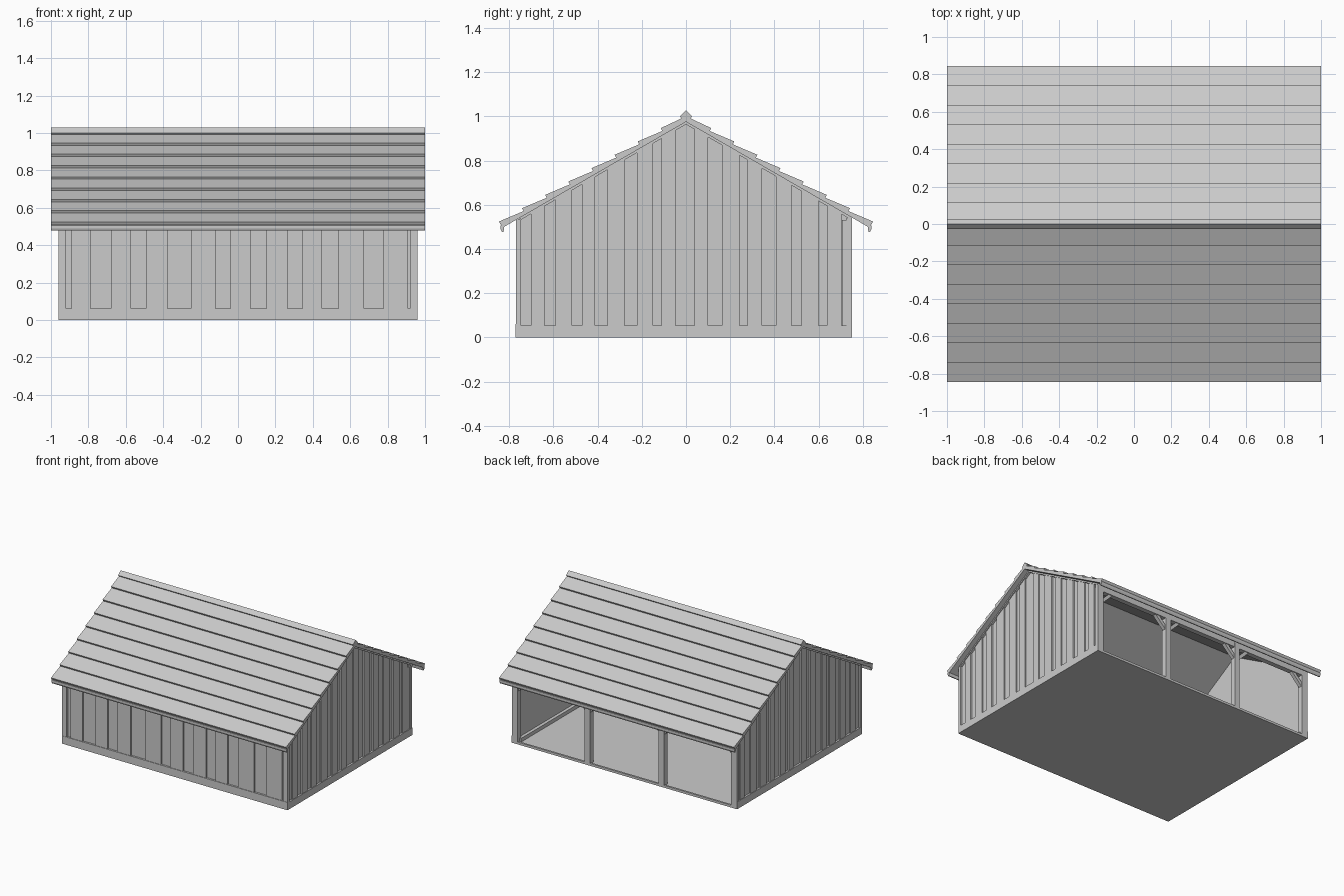
import bpy, bmesh, math, random

if "Cube" in bpy.data.objects:
    bpy.data.objects.remove(bpy.data.objects["Cube"])

random.seed(4)
SLOPE = math.tan(math.radians(30))


def under(y):
    """Height of the roof underside above y."""
    return 0.975 - SLOPE * abs(y)


def make(name, bm):
    bmesh.ops.recalc_face_normals(bm, faces=bm.faces)
    me = bpy.data.meshes.new(name)
    bm.to_mesh(me)
    bm.free()
    ob = bpy.data.objects.new(name, me)
    bpy.context.collection.objects.link(ob)
    return ob


def add_prism(bm, pts, axis, a, b):
    """Extrude a profile: (y, z) along x, or (x, z) along y."""
    def at(p, t):
        return (t, p[0], p[1]) if axis == 'x' else (p[0], t, p[1])
    v0 = [bm.verts.new(at(p, a)) for p in pts]
    v1 = [bm.verts.new(at(p, b)) for p in pts]
    bm.faces.new(v0)
    bm.faces.new(v1[::-1])
    n = len(pts)
    for i in range(n):
        j = (i + 1) % n
        bm.faces.new((v0[i], v0[j], v1[j], v1[i]))


def prism(name, pts, axis, a, b):
    bm = bmesh.new()
    add_prism(bm, pts, axis, a, b)
    return make(name, bm)


def rect(u0, u1, z0, z1):
    return [(u0, z0), (u1, z0), (u1, z1), (u0, z1)]


def box(name, x0, x1, y0, y1, z0, z1):
    return prism(name, rect(y0, y1, z0, z1), 'x', x0, x1)


def board_spans(a, b, step):
    """Slightly irregular raised boards with gaps between them."""
    n = round((b - a) / step)
    w = (b - a) / n
    for i in range(n):
        c = a + (i + 0.5) * w + random.uniform(-0.12, 0.12) * w
        h = w * random.uniform(0.24, 0.34)
        yield c - h, c + h


# Floor
box("floor", -0.95, 0.95, -0.75, 0.75, 0, 0.012)

# Front wall with raised boards, skirt and corner trims
box("front_wall", -0.945, 0.945, -0.755, -0.73, 0, 0.54)
bm = bmesh.new()
for u0, u1 in board_spans(-0.93, 0.93, 0.2):
    add_prism(bm, rect(u0, u1, 0.05, 0.535), 'y', -0.766, -0.75)
make("front_boards", bm)
box("front_skirt", -0.955, 0.955, -0.77, -0.75, 0, 0.06)

for s, side in ((1, "right"), (-1, "left")):
    # Gable wall
    gable = [(-0.75, 0), (0.75, 0), (0.75, under(0.75)), (0, under(0)), (-0.75, under(0.75))]
    prism(side + "_gable_wall", gable, 'x', s * 0.92, s * 0.945)
    # Gable boards, tops cut to the roof slope
    bm = bmesh.new()
    for half in (-1, 1):
        for u0, u1 in board_spans(0.01, 0.73, 0.12):
            pts = [(half * u0, 0.04), (half * u1, 0.04), (half * u1, under(u1)), (half * u0, under(u0))]
            add_prism(bm, pts, 'x', s * 0.94, s * 0.956)
    make(side + "_gable_boards", bm)
    box(side + "_skirt", s * 0.94, s * 0.96, -0.768, 0.75, 0, 0.055)
    box(side + "_inner_sill", s * 0.895, s * 0.925, -0.74, 0.73, 0, 0.04)
    # Trims at the corners
    box(side + "_front_trim", s * 0.938, s * 0.96, -0.768, -0.745, 0, 0.535)
    box(side + "_front_trim_face", s * 0.92, s * 0.955, -0.768, -0.75, 0, 0.535)
    box(side + "_back_trim", s * 0.93, s * 0.958, 0.725, 0.75, 0, 0.54)
    # Sloping trim under the roof edge
    for half, end in ((-1, "front"), (1, "back")):
        rake = [(0, under(0) + 0.003), (half * 0.75, under(0.75) + 0.003),
                (half * 0.75, under(0.75) - 0.012), (0, under(0) - 0.012)]
        prism(f"{side}_{end}_rake_trim", rake, 'x', s * 0.94, s * 0.962)

# Open back: posts, header, threshold and braces
post_x = [-0.93, -0.315, 0.315, 0.93]
for i, x in enumerate(post_x):
    box(f"back_post_{i + 1}", x - 0.022, x + 0.022, 0.706, 0.75, 0, 0.53)
    for d in (-1, 1):
        if abs(x + d * 0.1) > 0.95:
            continue
        brace = [(x + d * 0.02, 0.405), (x + d * 0.02, 0.44),
                 (x + d * 0.08, 0.50), (x + d * 0.115, 0.50)]
        prism(f"back_brace_{i + 1}_{'right' if d > 0 else 'left'}", brace, 'y', 0.714, 0.742)
box("back_header", -0.945, 0.945, 0.71, 0.748, 0.495, 0.54)
box("back_threshold", -0.945, 0.945, 0.735, 0.75, 0, 0.018)

# Roof: one stepped profile per side, extruded along the ridge
STEP, COURSES = 0.1045, 8
for half, side in ((-1, "front"), (1, "back")):
    top = [(0, 1.0)]
    for k in range(COURSES):
        y = 0.11 + k * STEP
        base = 1.0 - SLOPE * y
        top += [(y + 0.004, base + 0.010), (y - 0.003, base - 0.003)]
    end = top[-1][0]
    pts = top + [(end - 0.012, under(end - 0.012)), (0, under(0))]
    prism(side + "_roof", [(half * y, z) for y, z in pts], 'x', -1, 1)
    # Eave drip strip
    strip = [(0.819, 0.515), (0.838, 0.505), (0.838, 0.49), (0.832, 0.477), (0.825, 0.477), (0.823, 0.49)]
    prism(side + "_eave_strip", [(half * y, z) for y, z in strip], 'x', -1, 1)

# Ridge cap
prism("ridge_cap", [(0, 1.028), (0.028, 1.0), (0.016, 0.985), (0, 0.99), (-0.016, 0.985), (-0.028, 1.0)],
      'x', -1, 1)
